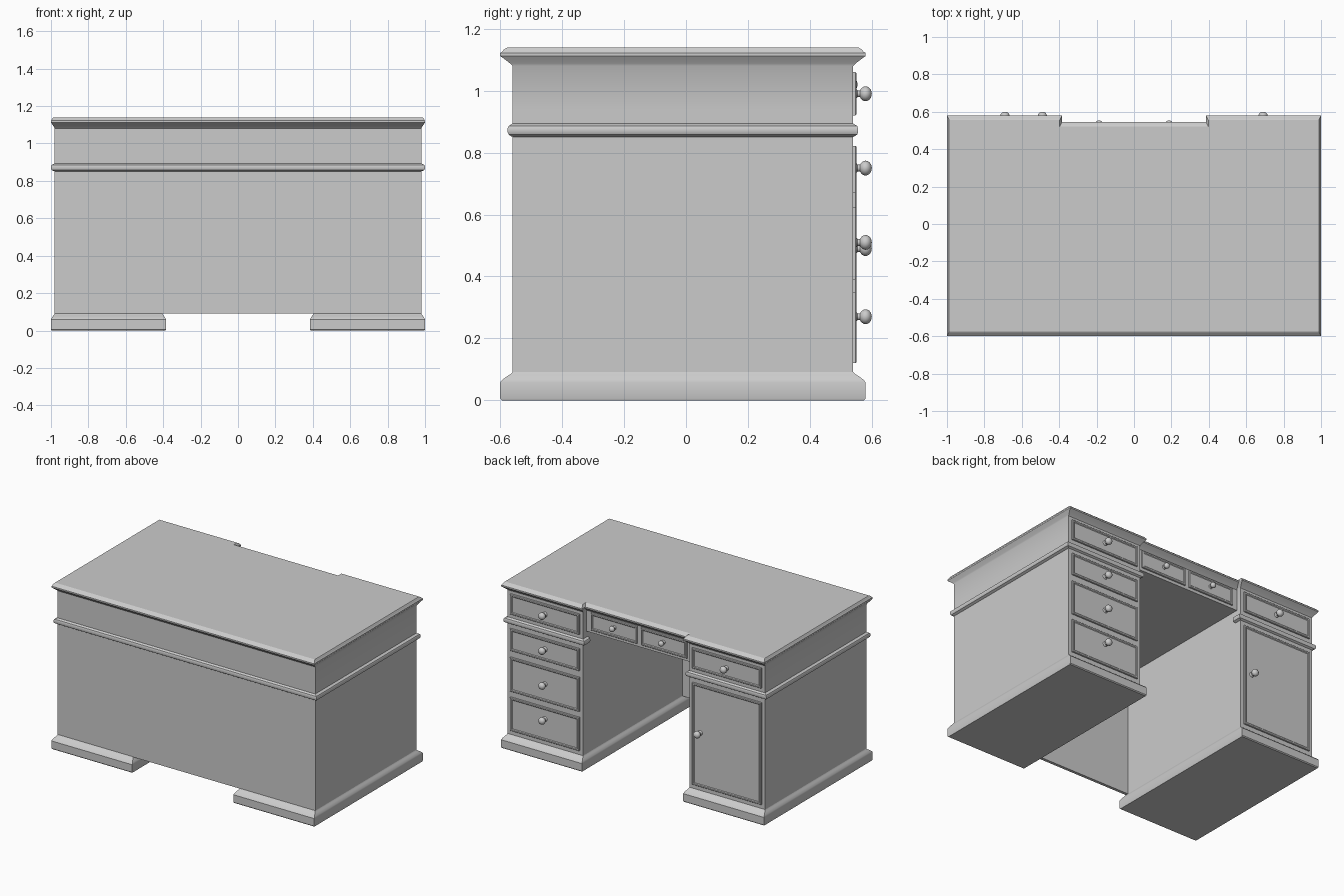
import bpy, bmesh, math
from mathutils import Vector

if "Cube" in bpy.data.objects:
    bpy.data.objects.remove(bpy.data.objects["Cube"])

BODY_X, INNER_X = 0.98, 0.405
FRONT_Y, BACK_Y, RECESS_Y = -0.56, 0.54, 0.505


def finish(name, bm, angle=30):
    bmesh.ops.recalc_face_normals(bm, faces=bm.faces)
    me = bpy.data.meshes.new(name)
    bm.to_mesh(me)
    bm.free()
    ob = bpy.data.objects.new(name, me)
    bpy.context.collection.objects.link(ob)
    bpy.ops.object.select_all(action='DESELECT')
    ob.select_set(True)
    bpy.context.view_layer.objects.active = ob
    bpy.ops.object.shade_smooth_by_angle(angle=math.radians(angle))
    return ob


def sweep(name, path, profile, ox, oy, closed=True):
    """Run a profile of (offset factor, z) around path corners (x, y, x sign, y sign)."""
    bm = bmesh.new()
    rings = [[bm.verts.new((x + sx * k * ox, y + sy * k * oy, z)) for x, y, sx, sy in path]
             for k, z in profile]
    n = len(path)
    for a, b in zip(rings, rings[1:]):
        for i in range(n if closed else n - 1):
            j = (i + 1) % n
            bm.faces.new((a[i], a[j], b[j], b[i]))
    if closed:
        bm.faces.new(rings[0])
        bm.faces.new(rings[-1])
    else:
        for i in (0, n - 1):
            bm.faces.new([r[i] for r in rings])
    return finish(name, bm)


def rect(x0, x1, y0, y1):
    return [(x0, y0, -1, -1), (x1, y0, 1, -1), (x1, y1, 1, 1), (x0, y1, -1, 1)]


def front_panel(name, x0, x1, z0, z1, y):
    """Thin drawer or door front with a raised lip around a sunken field."""
    bm = bmesh.new()
    rings = []
    for inset, d in ((0, -0.005), (0, 0.007), (0.003, 0.01), (0.012, 0.01), (0.017, 0.006)):
        a, b, c, e = x0 + inset, x1 - inset, z0 + inset, z1 - inset
        rings.append([bm.verts.new((u, y + d, v)) for u, v in ((a, c), (b, c), (b, e), (a, e))])
    for p, q in zip(rings, rings[1:]):
        for i in range(4):
            bm.faces.new((p[i], p[(i + 1) % 4], q[(i + 1) % 4], q[i]))
    bm.faces.new(rings[0])
    bm.faces.new(rings[-1])
    finish(name, bm)


def knob(name, x, y, z, s=1.0):
    """Turned knob whose axis points to +y."""
    prof = [(0, 0), (0.017, 0), (0.016, 0.004), (0.011, 0.008), (0.011, 0.016)]
    prof += [(0.024 * math.sin(t), 0.034 - 0.020 * math.cos(t))
             for t in [math.pi * i / 10 for i in range(2, 11)]]
    bm = bmesh.new()
    vs = [bm.verts.new((r * s, d * s, 0)) for r, d in prof]
    es = [bm.edges.new(e) for e in zip(vs, vs[1:])]
    bmesh.ops.spin(bm, geom=vs + es, cent=(0, 0, 0), axis=(0, 1, 0),
                   angle=2 * math.pi, steps=20)
    bmesh.ops.remove_doubles(bm, verts=bm.verts, dist=1e-5)
    bmesh.ops.translate(bm, verts=bm.verts, vec=Vector((x, y, z)))
    finish(name, bm, 50)


# Pedestals with flared plinths
plinth = [(0.85, 0), (1, 0.006), (1, 0.058), (0.85, 0.066), (0.45, 0.078),
          (0.15, 0.085), (0, 0.092)]
for side, x0, x1 in (("left", -BODY_X, -INNER_X), ("right", INNER_X, BODY_X)):
    foot = rect(x0, x1, FRONT_Y, BACK_Y)
    sweep(side + "_plinth", foot, plinth, 0.02, 0.04)
    sweep(side + "_pedestal", foot, [(0, 0.09), (0, 0.935)], 0, 0)

# Panel closing the front of the knee space
sweep("modesty_panel", rect(-INNER_X, INNER_X, FRONT_Y, FRONT_Y + 0.02),
      [(0, 0.09), (0, 0.935)], 0, 0)

# Upper case and moulded top, stepped back above the knee space
half = [(BODY_X, FRONT_Y, 1, -1), (BODY_X, BACK_Y, 1, 1),
        (INNER_X, BACK_Y, -1, 1), (INNER_X, RECESS_Y, -1, 1)]
outline = half + [(-x, y, -sx, sy) for x, y, sx, sy in reversed(half)]
sweep("upper_case_and_top", outline,
      [(0, 0.935), (0, 1.08), (0.2, 1.088), (0.65, 1.102), (1, 1.112), (1, 1.122),
       (0.85, 1.125), (0.7, 1.133), (0.4, 1.14)], 0.02, 0.04)

# Waist moulding, returning a short way into the knee space
run = half[:3] + [(INNER_X, 0.49, -1, 0)]
band_path = run[::-1] + [(-x, y, -sx, sy) for x, y, sx, sy in run]
sweep("waist_moulding", band_path,
      [(-0.1, 0.85), (0.3, 0.853), (0.8, 0.858), (1, 0.866), (1, 0.878),
       (0.8, 0.886), (0.3, 0.891), (-0.1, 0.895)], 0.02, 0.016, closed=False)

# Drawers of the right pedestal
drawers = [(0.92, 1.06, 0.99), (0.67, 0.822, 0.75), (0.39, 0.625, 0.51), (0.12, 0.35, 0.27)]
for i, (z0, z1, zk) in enumerate(drawers):
    front_panel(f"right_drawer_{i + 1}", 0.43, 0.955, z0, z1, BACK_Y)
    knob(f"right_drawer_knob_{i + 1}", 0.69, BACK_Y + 0.006, zk)

# Top drawer and door of the left pedestal
front_panel("left_drawer", -0.955, -0.43, 0.92, 1.06, BACK_Y)
knob("left_drawer_knob", -0.69, BACK_Y + 0.006, 0.99)
front_panel("left_door", -0.955, -0.43, 0.12, 0.822, BACK_Y)
knob("left_door_knob", -0.49, BACK_Y + 0.006, 0.49)

# Two small drawers over the knee space
for side, s in (("left", -1), ("right", 1)):
    x0, x1 = sorted((s * 0.015, s * 0.365))
    front_panel(side + "_centre_drawer", x0, x1, 0.955, 1.075, RECESS_Y)
    knob(side + "_centre_knob", s * 0.187, RECESS_Y + 0.006, 1.02, 0.8)
